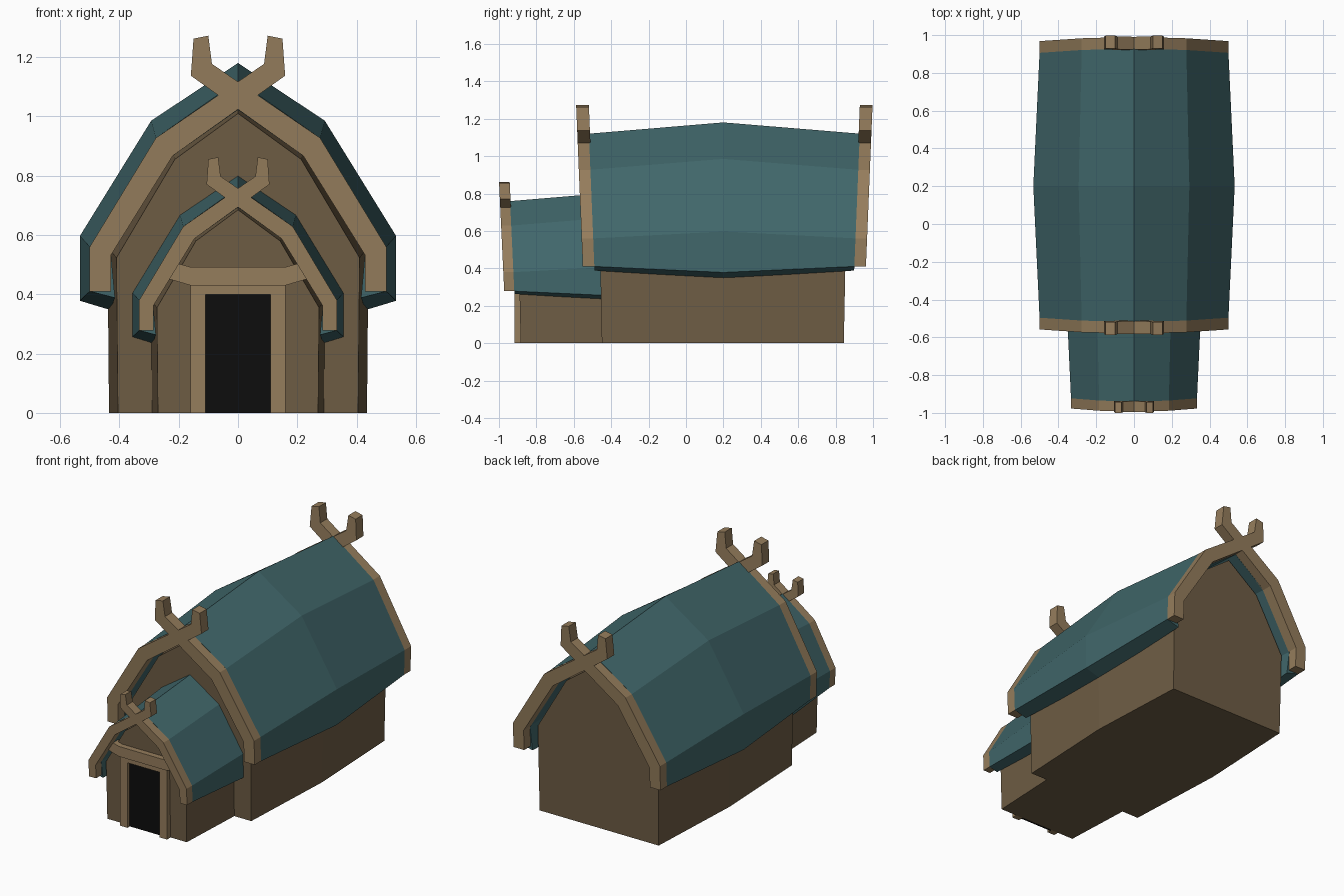
import bpy, bmesh

if "Cube" in bpy.data.objects:
    bpy.data.objects.remove(bpy.data.objects["Cube"])

def material(name, rgb):
    m = bpy.data.materials.new(name)
    m.diffuse_color = (*rgb, 1)
    m.use_nodes = True
    m.node_tree.nodes["Principled BSDF"].inputs["Base Color"].default_value = m.diffuse_color
    return m

TEAL = material("teal roof", (0.052, 0.135, 0.145))
WOOD = material("light timber", (0.30, 0.205, 0.107))
WALL = material("dark timber", (0.158, 0.110, 0.059))
BLACK = material("doorway black", (0.004, 0.004, 0.004))


def loft(name, rings, mat):
    """Skin matching closed rings of points and cap both ends."""
    bm = bmesh.new()
    vs = [[bm.verts.new(p) for p in r] for r in rings]
    n = len(rings[0])
    for a, b in zip(vs, vs[1:]):
        for i in range(n):
            j = (i + 1) % n
            bm.faces.new((a[i], a[j], b[j], b[i]))
    bm.faces.new(vs[0])
    bm.faces.new(vs[-1])
    bmesh.ops.recalc_face_normals(bm, faces=bm.faces)
    me = bpy.data.meshes.new(name)
    bm.to_mesh(me)
    bm.free()
    me.materials.append(mat)
    ob = bpy.data.objects.new(name, me)
    bpy.context.collection.objects.link(ob)
    return ob


def mirrored(half):
    """Full closed profile from a right half that starts or ends on the axis."""
    return half + [(-x, z) for x, z in reversed(half) if x > 0]


def shell(outer, inner):
    """Arch-shaped roof profile: outer line over, inner line back."""
    def arch(h):
        return h + [(-x, z) for x, z in reversed(h[:-1])]
    return arch(outer) + arch(inner)[::-1]


def ring(profile, yf, sx=1, sz=1):
    return [(x * sx, yf(z), z * sz) for x, z in profile]


# Shared profiles: narrow at the gable ends, swollen in the middle
ROOF_END = shell([(.5, .41), (.5, .56), (.277, .927), (0, 1.12)],
                 [(.415, .388), (.428, .533), (.22, .867), (0, 1.022)])
ROOF_MID = shell([(.533, .378), (.533, .597), (.293, .985), (0, 1.18)],
                 [(.43, .347), (.437, .57), (.23, .92), (0, 1.075)])
BODY_END = mirrored([(.405, 0), (.41, .523), (.213, .855), (0, 1.01)])
BODY_MID = mirrored([(.435, 0), (.44, .56), (.232, .91), (0, 1.075)])
# One bent gable board running from the eave up past the ridge into a horn
BOARD = [(.5, .41), (.5, .56), (.277, .927), (-.088, 1.177), (-.10, 1.272),
         (-.15, 1.262), (-.159, 1.137), (.22, .867), (.428, .533), (.428, .41)]


def lean(c, d, half, k):
    """End plane leaning outwards with height."""
    return lambda z: c + d * (half + k * (z - .41))


def gable_boards(name, c, d, half, thick, k, sx=1, sz=1):
    for side, s in (("right", 1), ("left", -1)):
        prof = [(s * x, z) for x, z in BOARD]
        loft(f"{name}_{side}", [ring(prof, lean(c, d, half, k), sx, sz),
                                ring(prof, lean(c, d, half - thick, k), sx, sz)], WOOD)


# Main hall
C, K = .205, .041
loft("hall_walls", [ring(BODY_END, lean(.197, -1, .655, .02)),
                    ring(BODY_MID, lambda z: .2),
                    ring(BODY_END, lean(.197, 1, .655, .02))], WALL)
loft("hall_roof", [ring(ROOF_END, lean(C, -1, .695, K)),
                   ring(ROOF_MID, lambda z: .2),
                   ring(ROOF_END, lean(C, 1, .695, K))], TEAL)
gable_boards("hall_front_gable_board", C, -1, .757, .068, K)
gable_boards("hall_back_gable_board", C, 1, .757, .068, K)

# Porch: the same shapes, smaller, running back into the hall
SX, SZ = .667, .678
loft("porch_walls", [ring(BODY_END, lean(0, -1, .89, .015), SX, SZ),
                     ring(BODY_MID, lambda z: -.44, SX, SZ)], WALL)
loft("porch_roof", [ring(ROOF_END, lean(0, -1, .918, .032), SX, SZ),
                    ring(ROOF_MID, lambda z: -.452, SX, SZ)], TEAL)
gable_boards("porch_gable_board", 0, -1, .972, .057, .032, SX, SZ)


def plate(name, prof, y0, y1, mat):
    loft(name, [[(x, y0, z) for x, z in prof], [(x, y1, z) for x, z in prof]], mat)


# Doorway, door frame and bent lintel
plate("doorway", [(-.112, 0), (.112, 0), (.112, .402), (-.112, .402)], -.895, -.887, BLACK)
plate("door_frame", [(.11, 0), (.16, 0), (.16, .435), (-.16, .435), (-.16, 0),
                     (-.11, 0), (-.11, .4), (.11, .4)], -.918, -.88, WOOD)
plate("lintel", [(-.16, .43), (.16, .43), (.235, .452), (.2, .503), (.16, .492),
                 (-.16, .492), (-.2, .503), (-.235, .452)], -.93, -.88, WOOD)
